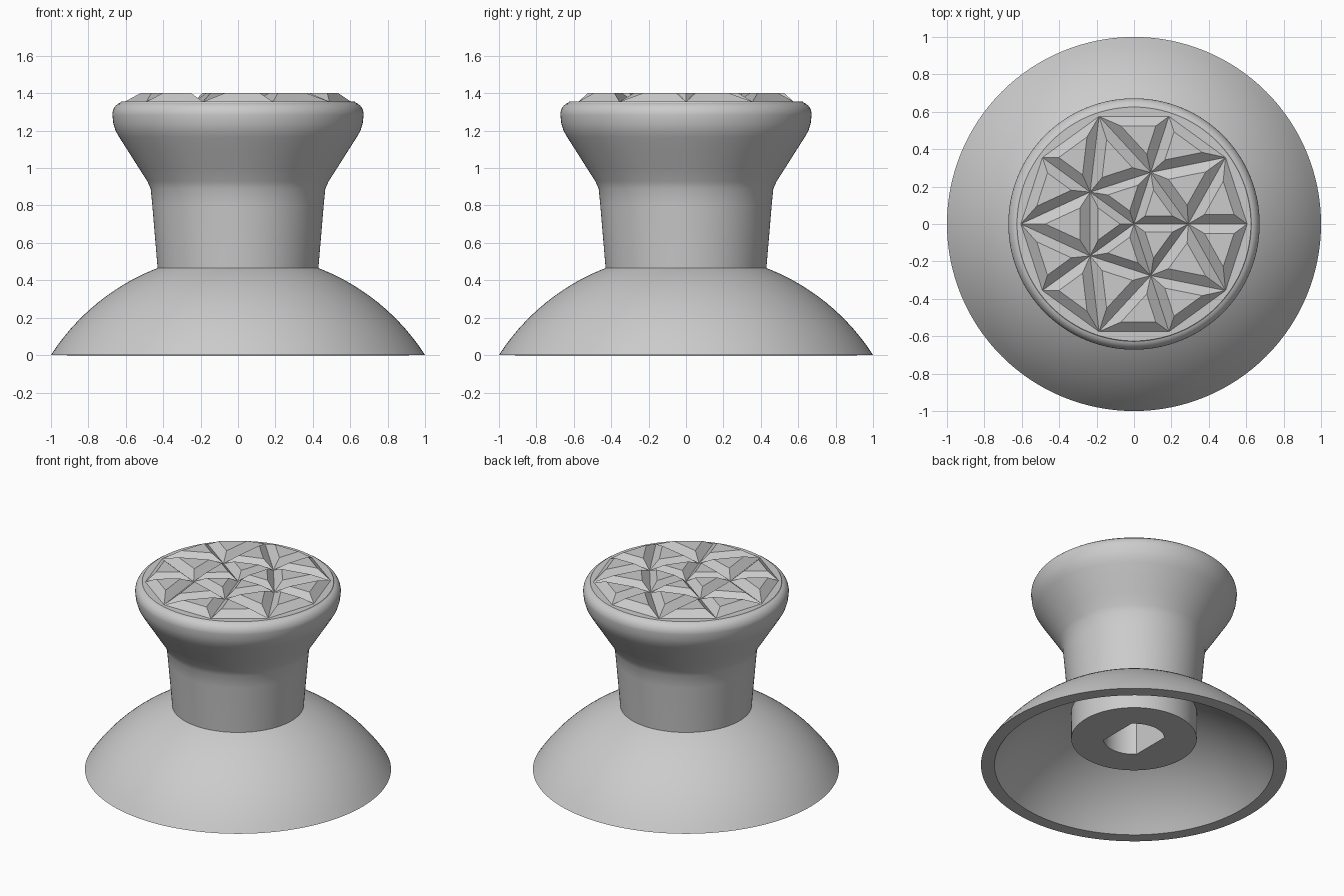
import bpy
import bmesh
from math import sin, cos, pi, sqrt, radians
from mathutils import Vector

cube = bpy.data.objects.get("Cube")
if cube:
    bpy.data.objects.remove(cube, do_unlink=True)

grey = bpy.data.materials.new("light grey plastic")
grey.use_nodes = True
colour = (0.6, 0.6, 0.6, 1)
grey.diffuse_color = colour
grey.node_tree.nodes["Principled BSDF"].inputs["Base Color"].default_value = colour

SEGMENTS = 128
TOP = 1.355


def make_object(name, bm):
    bmesh.ops.recalc_face_normals(bm, faces=bm.faces)
    mesh = bpy.data.meshes.new(name)
    bm.to_mesh(mesh)
    bm.free()
    mesh.materials.append(grey)
    obj = bpy.data.objects.new(name, mesh)
    bpy.context.collection.objects.link(obj)
    return obj


def dome(radius, r_from, r_to, steps=16):
    """Arc of a sphere centred below the floor, as (r, z) points."""
    centre = -0.644
    rs = [r_from + (r_to - r_from) * i / steps for i in range(steps + 1)]
    return [(r, sqrt(radius ** 2 - r * r) + centre) for r in rs]


def arc(cx, cz, rx, rz, start, end, steps=10):
    angles = [radians(start + (end - start) * i / steps) for i in range(steps + 1)]
    return [(cx + rx * cos(a), cz + rz * sin(a)) for a in angles]


# Thumb stick body: rounded head, flared neck, hollow skirt, socket post
profile = [(0.625, TOP)]
profile += arc(0.615, 1.285, 0.057, 0.066, 75, 0)
profile += [(0.667, 1.24), (0.655, 1.2), (0.635, 1.165), (0.59, 1.095),
            (0.53, 1.0), (0.485, 0.93), (0.467, 0.89), (0.458, 0.8)]
profile += dome(1.19, 0.43, 1.0)
profile += dome(1.116, 0.912, 0.41)
profile += [(0.41, 0.196)]
rows = [(r, z, 2) for r, z in profile]
rows += [(0.2, 0.196, 0.141), (0.2, 0.8, 0.141)]   # socket with two flats

bm = bmesh.new()
rings = []
for r, z, flat in rows:
    ring = []
    for i in range(SEGMENTS):
        a = 2 * pi * i / SEGMENTS
        x = max(-flat, min(flat, r * cos(a)))
        ring.append(bm.verts.new((x, r * sin(a), z)))
    rings.append(ring)
for upper, lower in zip(rings, rings[1:]):
    for i in range(SEGMENTS):
        j = (i + 1) % SEGMENTS
        bm.faces.new((upper[i], upper[j], lower[j], lower[i]))
bm.faces.new(rings[0])
bm.faces.new(rings[-1])
body = make_object("stick_body", bm)

bpy.ops.object.select_all(action='DESELECT')
body.select_set(True)
bpy.context.view_layer.objects.active = body
bpy.ops.object.shade_smooth_by_angle(angle=radians(30))


# Grip pattern: raised triangular studs between a centre, five and ten points
def polar(r, a):
    return Vector((r * cos(a), r * sin(a), TOP))


centre = Vector((0, 0, TOP))
inner = [polar(0.29, 2 * pi * k / 5) for k in range(5)]
outer = [polar(0.605, pi * k / 5) for k in range(10)]
triangles = []
for k in range(5):
    p, q = inner[k], inner[(k + 1) % 5]
    triangles += [(centre, p, q),
                  (p, outer[2 * k], outer[2 * k + 1]),
                  (p, outer[2 * k - 1], outer[2 * k]),
                  (p, outer[2 * k + 1], q)]

bm = bmesh.new()
for a, b, c in triangles:
    la, lb, lc = (b - c).length, (c - a).length, (a - b).length
    incentre = (a * la + b * lb + c * lc) / (la + lb + lc)
    base = [bm.verts.new(p) for p in (a, b, c)]
    crown = [bm.verts.new(p.lerp(incentre, 0.5) + Vector((0, 0, 0.046)))
             for p in (a, b, c)]
    bm.faces.new(crown)
    for i in range(3):
        j = (i + 1) % 3
        bm.faces.new((base[i], base[j], crown[j], crown[i]))
bmesh.ops.recalc_face_normals(bm, faces=bm.faces)
for f in bm.faces:
    if f.normal.z < 0:
        f.normal_flip()
make_object("grip_studs", bm)
